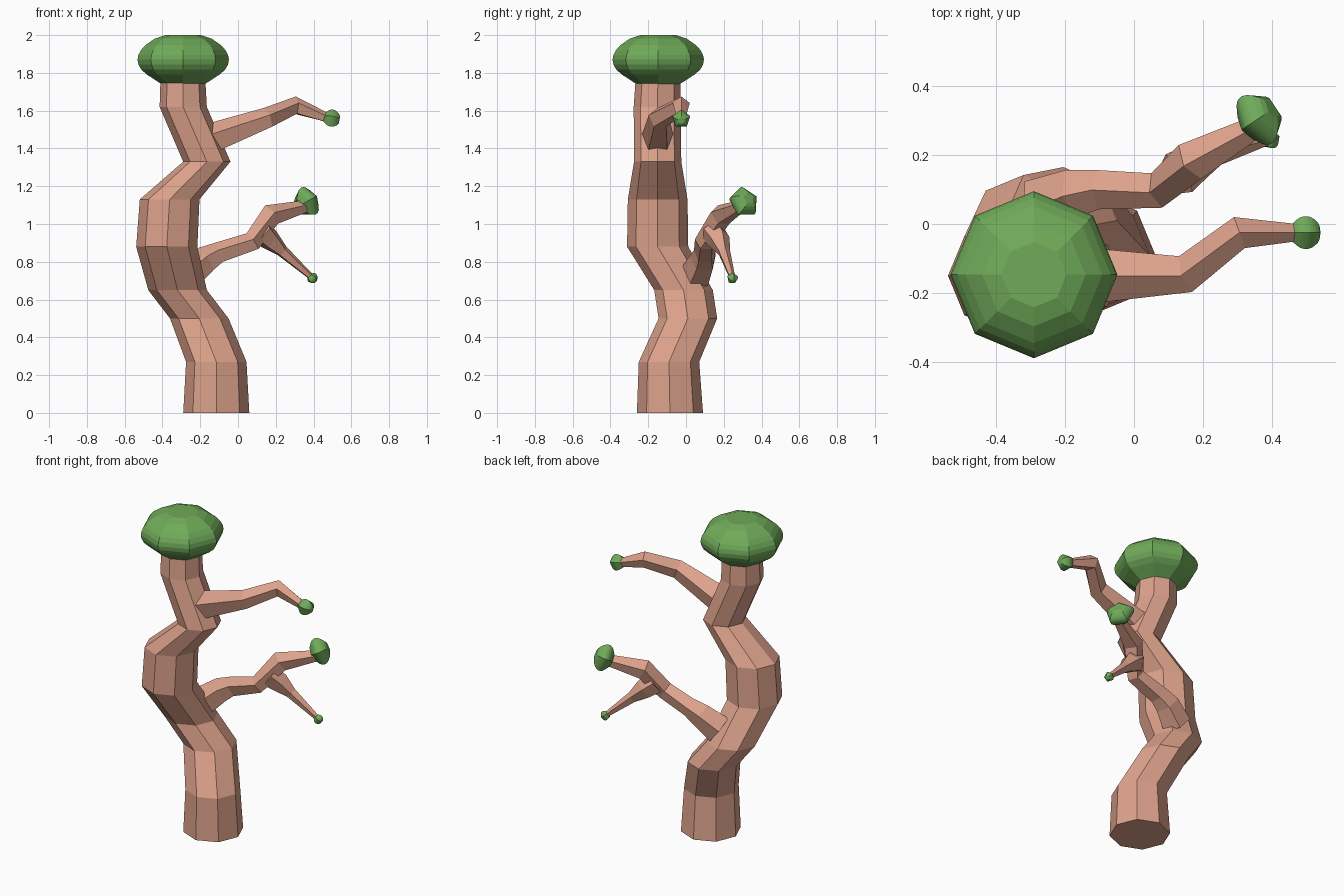
import bpy, bmesh
from math import cos, sin, pi
from mathutils import Vector, Matrix

if "Cube" in bpy.data.objects:
    bpy.data.objects.remove(bpy.data.objects["Cube"])


def material(name, colour):
    m = bpy.data.materials.new(name)
    m.diffuse_color = colour
    m.use_nodes = True
    m.node_tree.nodes["Principled BSDF"].inputs["Base Color"].default_value = m.diffuse_color
    return m


BARK = material("bark", (0.72, 0.36, 0.26, 1))
LEAF = material("leaf", (0.16, 0.40, 0.10, 1))


def loft(name, rings, mat):
    """Skin a closed tube through rings of points, with capped ends."""
    bm = bmesh.new()
    loops = [[bm.verts.new(p) for p in ring] for ring in rings]
    n = len(loops[0])
    for a, b in zip(loops, loops[1:]):
        for i in range(n):
            j = (i + 1) % n
            bm.faces.new((a[i], a[j], b[j], b[i]))
    bm.faces.new(loops[0][::-1])
    bm.faces.new(loops[-1])
    bmesh.ops.recalc_face_normals(bm, faces=bm.faces)
    me = bpy.data.meshes.new(name)
    bm.to_mesh(me)
    bm.free()
    me.materials.append(mat)
    ob = bpy.data.objects.new(name, me)
    bpy.context.collection.objects.link(ob)
    return ob


def ring(centre, r, n, rot=None, phase=0.0):
    rot = rot or Matrix.Identity(3)
    return [Vector(centre) + rot @ Vector((r * cos(phase + 2 * pi * i / n),
                                           r * sin(phase + 2 * pi * i / n), 0))
            for i in range(n)]


def facing(d):
    """Rotation whose z runs along d and whose x points as far up as possible."""
    z = Vector(d).normalized()
    y = z.cross(Vector((0, 0, 1))).normalized()
    return Matrix((y.cross(z), y, z)).transposed()


def branch(name, path, n=5):
    pts = [Vector(p[:3]) for p in path]
    rings = []
    for i, p in enumerate(path):
        a, b = pts[max(i - 1, 0)], pts[min(i + 1, len(pts) - 1)]
        if 0 < i < len(pts) - 1:
            d = (pts[i] - a).normalized() + (b - pts[i]).normalized()
        else:
            d = b - a
        rings.append(ring(pts[i], p[3], n, facing(d)))
    return loft(name, rings, BARK)


# Rounded foliage profile: (height along axis, radius), both relative
PROFILE = [(-0.5, 0.47), (-0.3, 0.80), (-0.2, 0.92), (-0.1, 0.98), (0, 1.0),
           (0.1, 0.98), (0.2, 0.92), (0.3, 0.82), (0.43, 0.62), (0.5, 0.39)]


def foliage(name, centre, r, h, n, d=None):
    rot = facing(d) if d else Matrix.Identity(3)
    c = Vector(centre)
    return loft(name, [ring(c + rot @ Vector((0, 0, t * h)), r * s, n, rot)
                       for t, s in PROFILE], LEAF)


# Winding eight-sided trunk: x, y, z, radius
TRUNK = [(-.115, -.085, 0, .175), (-.115, -.09, .27, .16), (-.205, .01, .5, .155),
         (-.32, -.013, .65, .155), (-.377, -.15, .88, .162), (-.362, -.15, 1.13, .158),
         (-.165, -.15, 1.33, .125), (-.29, -.152, 1.62, .125), (-.292, -.148, 1.78, .118)]
loft("trunk", [ring(t[:3], t[3], 8) for t in TRUNK], BARK)

# Branches: x, y, z, radius
branch("upper_branch", [(-.2, -.15, 1.43, .10), (-.12, -.15, 1.455, .085),
                        (.155, -.143, 1.56, .058), (.305, -.025, 1.625, .05),
                        (.48, -.025, 1.558, .025)])
branch("lower_branch", [(-.27, .05, .73, .09), (-.17, .09, .81, .075), (-.1, .1, .845, .06),
                        (.075, .10, .905, .055), (.17, .185, 1.045, .062),
                        (.35, .28, 1.09, .035)])
branch("twig", [(.12, .14, .96, .07), (.17, .175, .915, .06),
                (.235, .2, .855, .034), (.39, .245, .717, .016)])

# Foliage
foliage("crown", (-.29, -.147, 1.87), .242, .26, 8)
foliage("upper_leaf", (.495, -.025, 1.556), .05, .085, 5, (1, 0, -.2))
foliage("lower_leaf", (.363, .307, 1.115), .085, .10, 5, (.75, .5, .4))
foliage("twig_leaf", (.394, .246, .713), .03, .05, 5, (.7, .2, -.6))
